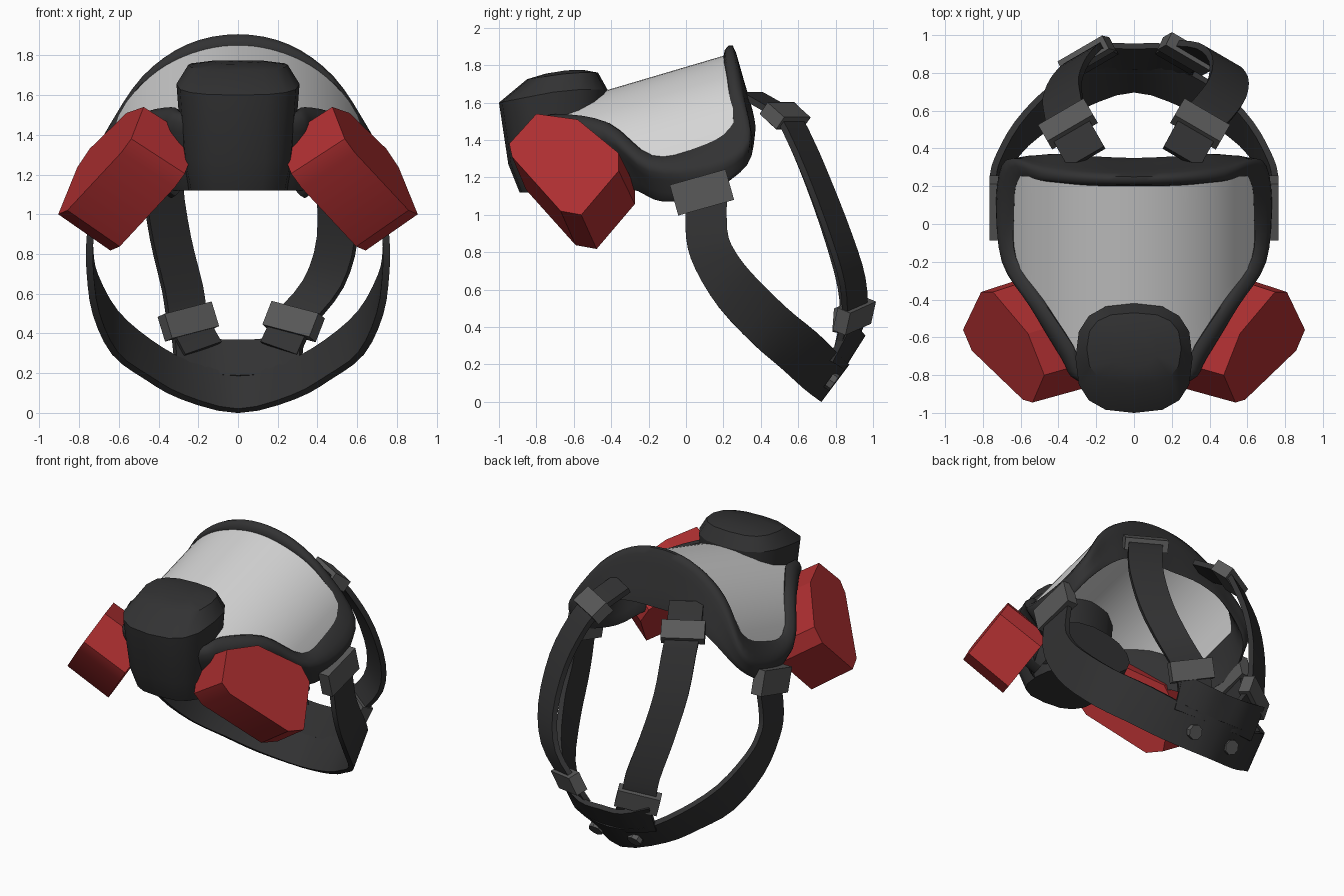
import bpy, bmesh, math
from mathutils import Vector as V

if "Cube" in bpy.data.objects:
    bpy.data.objects.remove(bpy.data.objects["Cube"])


def material(name, r, g, b):
    m = bpy.data.materials.new(name)
    m.diffuse_color = (r, g, b, 1)
    m.use_nodes = True
    m.node_tree.nodes["Principled BSDF"].inputs["Base Color"].default_value = m.diffuse_color
    return m


DARK = material("dark rubber", 0.032, 0.032, 0.033)
GREY = material("buckle grey", 0.1, 0.1, 0.1)
CLEAR = material("visor pale grey", 0.66, 0.66, 0.66)
RED = material("filter red", 0.42, 0.028, 0.03)


def make(name, verts, faces, mat, angle=35, thick=0):
    me = bpy.data.meshes.new(name)
    me.from_pydata([tuple(v) for v in verts], [], faces)
    bm = bmesh.new()
    bm.from_mesh(me)
    bmesh.ops.recalc_face_normals(bm, faces=bm.faces)
    bm.to_mesh(me)
    bm.free()
    ob = bpy.data.objects.new(name, me)
    bpy.context.collection.objects.link(ob)
    me.materials.append(mat)
    bpy.ops.object.select_all(action='DESELECT')
    bpy.context.view_layer.objects.active = ob
    ob.select_set(True)
    if thick:
        s = ob.modifiers.new("thickness", 'SOLIDIFY')
        s.thickness, s.offset = thick, 0
        bpy.ops.object.modifier_apply(modifier=s.name)
    bpy.ops.object.shade_smooth_by_angle(angle=math.radians(angle))
    return ob


def grid(rows, close_u=False, close_v=False):
    """Vertices and quads of a grid of points"""
    n, m = len(rows), len(rows[0])
    faces = [(i * m + j, i * m + (j + 1) % m,
              (i + 1) % n * m + (j + 1) % m, (i + 1) % n * m + j)
             for i in range(n if close_u else n - 1)
             for j in range(m if close_v else m - 1)]
    return [p for r in rows for p in r], faces


def smooth(pts, n=3, closed=False):
    """Catmull-Rom curve through the points"""
    pts, k, out = [V(p) for p in pts], len(pts), []
    for i in range(k if closed else k - 1):
        idx = [(i + d) % k if closed else min(max(i + d, 0), k - 1) for d in (-1, 0, 1, 2)]
        a, b, c, d = (pts[q] for q in idx)
        for s in range(n):
            t = s / n
            out.append(0.5 * (2 * b + (c - a) * t + (2 * a - 5 * b + 4 * c - d) * t ** 2
                              + (3 * b - a - 3 * c + d) * t ** 3))
    return out if closed else out + [pts[-1]]


def mirrored(half, loop=False):
    """Half path that starts on x=0 -> whole path (loop: also ends on x=0)"""
    back = half[1:-1] if loop else half[1:]
    other = [(-x, y, z) for x, y, z in reversed(back)]
    return list(half) + other if loop else other + list(half)


def ribbon(name, a, b, mat=DARK, thick=0.035):
    return make(name, *grid([[p, (p + q) / 2, q] for p, q in zip(smooth(a), smooth(b))]), mat, 40, thick)


def box(name, centre, width_dir, up_dir, size, mat=GREY):
    w = V(width_dir).normalized()
    n = w.cross(V(up_dir)).normalized()
    u = n.cross(w)
    rows = [[V(centre) + w * size[0] / 2 * i + u * size[1] / 2 * j + n * size[2] / 2 * k
             for i, j in ((-1, -1), (1, -1), (1, 1), (-1, 1))] for k in (-1, 1)]
    v, f = grid(rows, close_v=True)
    make(name, v, f + [(0, 1, 2, 3), (4, 5, 6, 7)], mat)


def prism(name, rings, mat, angle=30):
    v, f = grid(rings, close_v=True)
    m = len(rings[0])
    make(name, v, f + [tuple(range(m)), tuple(range(len(v) - m, len(v)))], mat, angle)


# Visor: a sloping barrel arch, cut to a tapered outline
def visor_z(x, y):
    return 1.785 + 0.295 * y - (0.667 - math.sqrt(0.667 ** 2 - x * x))


cols = []
for i in range(33):
    x = -0.635 + 1.27 * i / 32
    back = 0.23 + 0.04 * abs(x)
    front = max(-0.8, -0.71 + 1.5 * (abs(x) - 0.31))
    cols.append([V((x, y, visor_z(x, y))) for y in (front + (back - front) * t / 6 for t in range(7))])
make("visor", *grid(cols), CLEAR, 40, 0.012)

# Rubber frame: visor edge, outer crest and face lip, lofted round the mask
edge = [(x, y, visor_z(x, y) + dz) for x, y, dz in
        ((0, .2, 0), (.25, .205, .01), (.46, .225, .02), (.61, .235, .01), (.635, .05, .02),
         (.625, -.18, .02), (.48, -.41, .03), (.32, -.65, .02), (.25, -.8, 0), (0, -.85, 0))]
crest = [(0, .25, 1.905), (.26, .26, 1.85), (.49, .29, 1.675), (.675, .33, 1.4), (.725, .12, 1.27),
         (.7, -.2, 1.26), (.55, -.44, 1.44), (.385, -.71, 1.48), (.3, -.83, 1.46), (0, -.9, 1.4)]
lip = [(0, .35, 1.54), (.25, .36, 1.53), (.45, .37, 1.44), (.64, .32, 1.26), (.69, .12, 1.12),
       (.62, -.12, 1.07), (.5, -.3, 1.14), (.4, -.5, 1.12), (.27, -.68, 1.12), (0, -.72, 1.13)]
loops = [smooth(mirrored(h, True), 4, True) for h in (edge, crest, lip)]
sections = []
for e, c, l in zip(*loops):
    mid = (e + l) / 2
    outer = (c + l) / 2 + ((c + l) / 2 - mid) * 0.2   # slight bulge on the outside
    sections.append(smooth([e, c, outer, l, mid + (mid - c) * 0.1], 3, True))
make("face_seal_frame", *grid(sections, True, True), DARK, 60)


# Front nose housing: rounded-square rings
def squircle(cy, hx, hy, zf, zb, n=16):
    pts = []
    for i in range(n):
        a = 2 * math.pi * i / n
        c, s = math.cos(a), math.sin(a)
        px, py = (math.copysign(abs(t) ** 0.75, t) for t in (c, s))
        pts.append(V((hx * px, cy + hy * py, zf + (zb - zf) * min(1, (py + 1) * 0.8))))
    return pts


prism("nose_housing", [squircle(-.67, .25, .22, 1.12, 1.12), squircle(-.7, .28, .25, 1.27, 1.27),
                       squircle(-.71, .31, .29, 1.6, 1.67), squircle(-.66, .25, .19, 1.725, 1.76),
                       squircle(-.65, .12, .1, 1.755, 1.775)], DARK)

# Inner breathing cup behind the housing
prism("inner_cup", [[V((hx * math.cos(t * math.pi / 8), y, 1.31 + hz * math.sin(t * math.pi / 8)))
                     for t in range(16)] for y, hx, hz in ((-.8, .26, .17), (-.55, .37, .19), (-.4, .3, .15))], DARK)

# Filters: blunt triangular prisms facing out and up, with a short port
outline = [(-.8, 1.54), (-.58, 1.51), (-.36, 1.33), (-.36, 1.235), (-.56, 1.0), (-.67, 1.02),
           (-.93, 1.31), (-.945, 1.38)]
normal = V((0.83, -0.25, 0.55)).normalized()
for side, label in ((1, "right"), (-1, "left")):
    outer = [V((0.475 + (0.25 * (y + 0.8) + 0.55 * (1.54 - z)) / 0.83, y, z)) for y, z in outline]
    mid = sum(outer, V()) / len(outer)
    inner = [mid + (p - mid) * 1.02 - normal * 0.33 for p in outer]
    t1 = normal.cross(V((0, 0, 1))).normalized()
    t2 = normal.cross(t1)
    hub = mid + V((-.06, 0, .1))
    port = [[hub - normal * d + (t1 * math.cos(k * math.pi / 6) + t2 * math.sin(k * math.pi / 6)) * 0.1
             for k in range(12)] for d in (0.3, 0.42)]
    for name, rings, mat in (("filter", [outer, inner], RED), ("filter_port", port, DARK)):
        prism(label + "_" + name, [[V((side * p.x, p.y, p.z)) for p in r] for r in rings], mat)

# Neck strap
low = [(0, .71, .01), (.28, .62, .08), (.46, .51, .18), (.62, .37, .3), (.715, .18, .5),
       (.745, .05, .71), (.745, 0, .88), (.715, .0, 1.12)]
high = [(0, .86, .21), (.25, .82, .25), (.45, .71, .36), (.62, .53, .51), (.72, .35, .69),
        (.745, .26, .81), (.74, .22, .92), (.705, .22, 1.16)]
ribbon("neck_strap", mirrored(low), mirrored(high))

# Back plate joining the straps
ribbon("back_plate", mirrored([(0, .83, .18), (.15, .82, .19), (.31, .77, .22)]),
       mirrored([(0, .94, .36), (.16, .94, .37), (.33, .88, .43)]))

# Head straps (the right one bows further out) with buckles at both ends
paths = {
    "right": [(.25, .35, 1.64), (.35, .53, 1.53), (.42, .61, 1.4), (.49, .71, 1.17), (.5, .82, .88),
              (.43, .89, .65), (.28, .9, .46), (.21, .86, .32)],
    "left": [(-.25, .35, 1.64), (-.35, .53, 1.53), (-.37, .61, 1.4), (-.38, .71, 1.16), (-.34, .81, .88),
             (-.28, .88, .63), (-.25, .89, .46), (-.18, .86, .32)]}
for label, path in paths.items():
    s = 1 if label == "right" else -1
    pts = [V(p) for p in path]
    dirs = [V((.86 * s, -.5, -.3 * max(0, (i - 3) / 4))).normalized() for i in range(8)]
    ribbon(label + "_head_strap", [p - d * .11 for p, d in zip(pts, dirs)],
           [p + d * .11 for p, d in zip(pts, dirs)])
    for i, part in ((1, "upper"), (6, "lower")):
        box(f"{label}_{part}_buckle", pts[i], dirs[i], pts[i + 1] - pts[i - 1], (.28, .13, .08))
    # Side buckle and rivet on the neck strap
    box(label + "_side_buckle", (s * .725, .085, 1.12), (0, .96, .27), (0, -.27, .96), (.31, .17, .08))
    n, c = V((0, .81, -.58)), V((s * .15, .765, .12))
    u = V((0, .58, .81))
    prism(label + "_rivet", [[c + n * d + (V((1, 0, 0)) * math.cos(k * math.pi / 4)
                              + u * math.sin(k * math.pi / 4)) * .05 for k in range(8)]
                             for d in (0, .035)], GREY)
